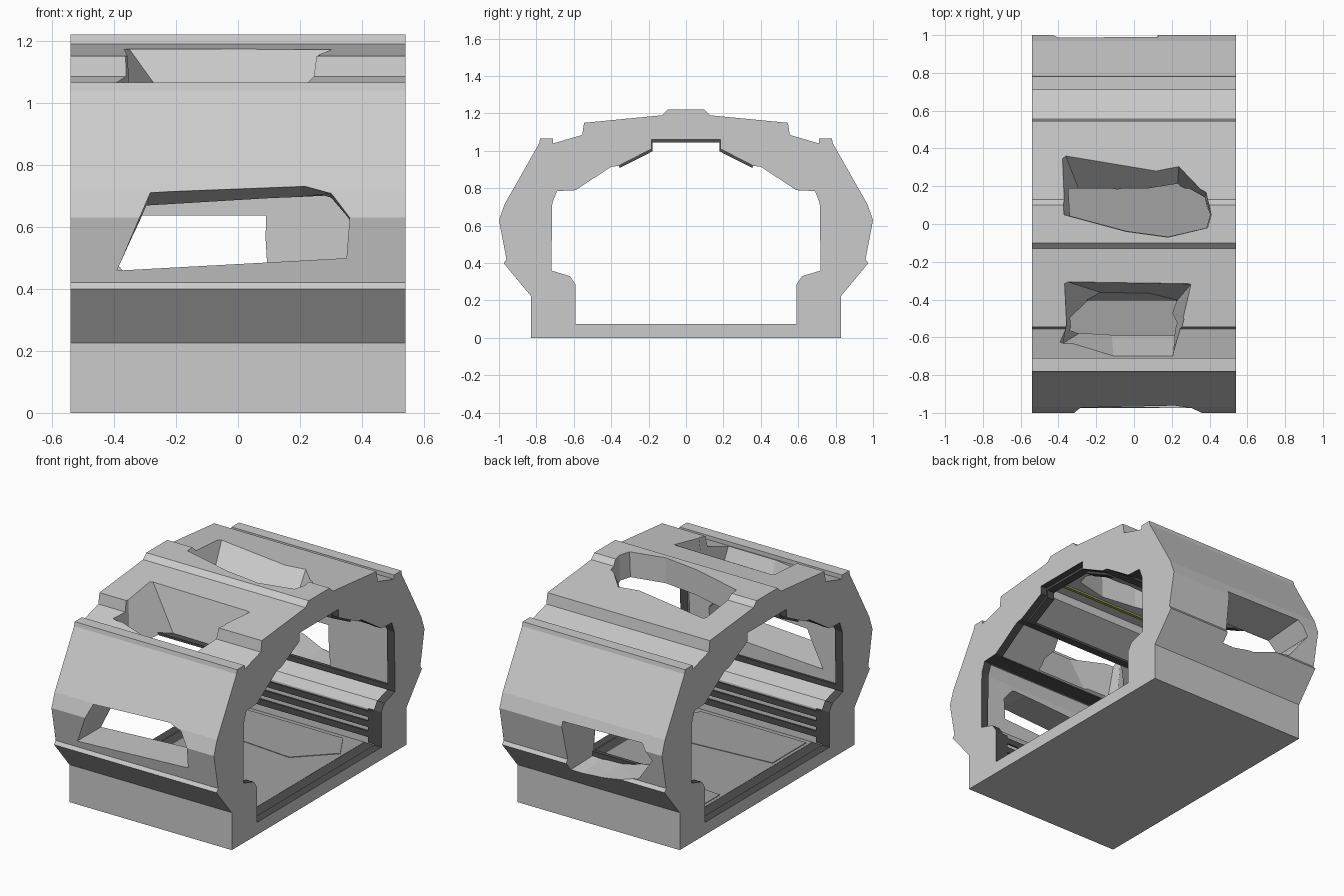
import bpy
import bmesh

cube = bpy.data.objects.get("Cube")
if cube:
    bpy.data.objects.remove(cube)

HALF = 0.54
FRAME = 0.49  # where the dark end frames begin


def material(name, rgb):
    m = bpy.data.materials.new(name)
    m.use_nodes = True
    m.diffuse_color = (*rgb, 1)
    m.node_tree.nodes["Principled BSDF"].inputs["Base Color"].default_value = (*rgb, 1)
    return m


grey = material("concrete grey", (0.6, 0.6, 0.6))
floor_grey = material("floor grey", (0.36, 0.36, 0.36))
charcoal = material("charcoal", (0.08, 0.08, 0.08))
olive = material("olive strip", (0.35, 0.36, 0.1))


def loft(name, start, end, mat=grey):
    """Closed solid joining two matching rings of points."""
    bm = bmesh.new()
    a = [bm.verts.new(p) for p in start]
    b = [bm.verts.new(p) for p in end]
    bm.faces.new(a)
    bm.faces.new(b[::-1])
    for i in range(len(a)):
        j = (i + 1) % len(a)
        bm.faces.new((a[j], a[i], b[i], b[j]))
    bmesh.ops.recalc_face_normals(bm, faces=bm.faces)
    mesh = bpy.data.meshes.new(name)
    bm.to_mesh(mesh)
    bm.free()
    mesh.materials.append(mat)
    ob = bpy.data.objects.new(name, mesh)
    bpy.context.collection.objects.link(ob)
    return ob


def extrude(name, profile, x0, x1, mat=grey):
    """Side profile of (y, z) points, extruded along x."""
    return loft(name, [(x0, y, z) for y, z in profile],
                [(x1, y, z) for y, z in profile], mat)


def bar(name, y, z, w, h, x0=-FRAME, x1=FRAME, mat=charcoal):
    """Box along x, w and h being half its width and height."""
    extrude(name, [(y - w, z - h), (y + w, z - h), (y + w, z + h), (y - w, z + h)], x0, x1, mat)


def mirrored(half_profile):
    return half_profile + [(-y, z) for y, z in reversed(half_profile)]


def cut(target, cutter):
    """Boolean cut whose new faces take the cutter's material."""
    mod = target.modifiers.new(cutter.name, 'BOOLEAN')
    mod.operation = 'DIFFERENCE'
    mod.solver = 'EXACT'
    mod.material_mode = 'TRANSFER'
    mod.object = cutter
    cutter.hide_render = True


# Outer shell and the bore through it, drawn from the base up to the crown
outer = mirrored([(0.83, 0), (0.83, 0.225), (0.975, 0.40), (0.96, 0.42), (1, 0.63),
                  (0.97, 0.715), (0.785, 1.04), (0.78, 1.065), (0.71, 1.065),
                  (0.71, 1.04), (0.555, 1.085), (0.545, 1.15), (0.13, 1.19), (0.10, 1.22)])
inner = mirrored([(0.59, 0.075), (0.59, 0.285), (0.62, 0.33), (0.72, 0.36), (0.715, 0.72),
                  (0.69, 0.785), (0.59, 0.79), (0.40, 0.915), (0.36, 0.92),
                  (0.185, 1.01), (0.185, 1.06)])
# Middle of the bore is slightly wider than the end frames
recess = [(y * 1.02, max(0.065, 0.6 + (z - 0.6) * 1.02)) for y, z in inner]

shell = extrude("tunnel_shell", outer, -HALF, HALF)
cutters = [extrude("bore_cutter", inner, -HALF - 0.1, HALF + 0.1, charcoal),
           extrude("recess_cutter", recess, -FRAME, FRAME)]

# Broken openings: front wall, back wall, front roof slope and crown
front_out = [(-0.39, 0.46), (0.35, 0.50), (0.36, 0.63), (0.30, 0.71), (0.20, 0.738), (-0.28, 0.718)]
front_in = [(-0.40, 0.45), (0.35, 0.49), (0.36, 0.62), (0.30, 0.69), (0.20, 0.685), (-0.30, 0.655)]
cutters.append(loft("front_opening_cutter", [(x, -1.02, z) for x, z in front_out],
                    [(x, -0.65, z) for x, z in front_in]))

back_out = [(0.13, 0.66), (0.12, 0.34), (0.04, 0.34), (-0.10, 0.36), (-0.36, 0.43), (-0.47, 0.58), (-0.40, 0.67)]
back_in = [(0.08, 0.63), (0.095, 0.37), (0.04, 0.365), (-0.10, 0.37), (-0.34, 0.42), (-0.46, 0.56), (-0.39, 0.63)]
cutters.append(loft("back_opening_cutter", [(x, 1.02, z) for x, z in back_out],
                    [(x, 0.65, z) for x, z in back_in]))

slope_out = [(-0.37, -0.30), (0.31, -0.31), (0.27, -0.50), (0.20, -0.77), (-0.10, -0.77), (-0.42, -0.66), (-0.36, -0.53)]
slope_in = [(-0.06, -0.40), (0.18, -0.46), (0.22, -0.53), (0.22, -0.575), (-0.12, -0.575), (-0.28, -0.572), (-0.33, -0.55)]
cutters.append(loft("slope_opening_cutter", [(x, y, 1.2) for x, y in slope_out],
                    [(x, y, 0.77) for x, y in slope_in]))

crown_out = [(-0.40, 0.46), (0.24, 0.34), (0.385, 0.18), (0.41, 0.05), (0.39, -0.02), (0.18, -0.07), (-0.04, -0.04), (-0.375, 0.05)]
crown_in = [(-0.26, 0.10), (0.23, 0.20), (0.37, 0.12), (0.40, 0.05), (0.38, -0.02), (0.18, -0.065), (-0.04, -0.035), (-0.32, 0.04)]
cutters.append(loft("crown_opening_cutter", [(x, y, 1.24) for x, y in crown_out],
                    [(x, y, 0.98) for x, y in crown_in]))

for c in cutters:
    cut(shell, c)

# Bake the cuts and drop the cutters
bpy.context.view_layer.update()
dg = bpy.context.evaluated_depsgraph_get()
baked = bpy.data.meshes.new_from_object(shell.evaluated_get(dg))
shell.modifiers.clear()
shell.data = baked
for c in cutters:
    bpy.data.objects.remove(c)

# Rails along both inside walls and dark ledges under the roof
for side, label in ((1, "back"), (-1, "front")):
    for i in range(3):
        bar(f"{label}_lower_rail_{i + 1}", side * 0.601, 0.13 + 0.06 * i, 0.008, 0.018)
    bar(label + "_bench_rail", side * 0.732, 0.375, 0.012, 0.015)
    bar(label + "_wall_ledge", side * 0.65, 0.795, 0.052, 0.006)
    bar(label + "_roof_ledge", side * 0.38, 0.926, 0.024, 0.007)

# Dark arches under the crown and dark jambs at each end
arch_top = [(0.36, 0.93), (0.19, 1.02), (0.19, 1.07)]
arch_under = [(0.355, 0.908), (0.178, 0.998), (0.178, 1.045)]
arch = mirrored(arch_top) + mirrored(arch_under)[::-1]
for end, label in ((1, "left"), (-1, "right")):
    extrude(label + "_end_arch", arch, end * 0.45, end * 0.50, charcoal)
    for side, place in ((1, "back"), (-1, "front")):
        bar(f"{label}_{place}_jamb", side * 0.598, 0.18, 0.007, 0.1, end * 0.45, end * 0.50)

# Thin coloured strip under the crown
bar("ceiling_strip", -0.105, 1.067, 0.01, 0.009, mat=olive)

# Darker floor with thin broken slabs and dark edges at the ends
bar("floor_edge", 0, 0.066, 0.60, 0.004)
bar("floor", 0, 0.067, 0.60, 0.0045, -0.42, 0.42, floor_grey)
for side, label in ((1, "back"), (-1, "front")):
    slab = [(-0.40, side * 0.25), (0.2, side * 0.2), (0.40, side * 0.4), (0.3, side * 0.57), (-0.40, side * 0.57)]
    loft(label + "_floor_slab", [(x, y, 0.067) for x, y in slab], [(x, y, 0.075) for x, y in slab], floor_grey)
